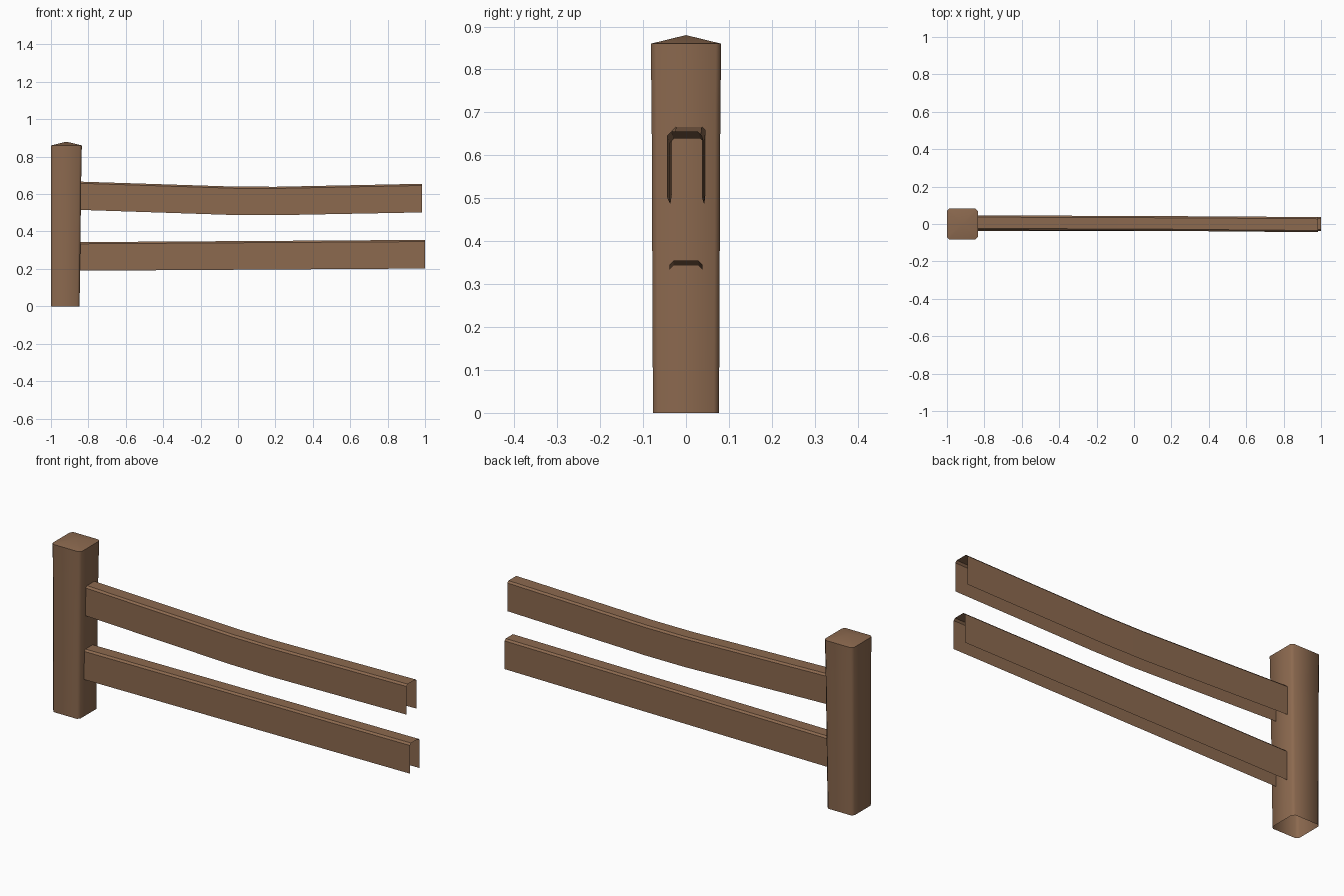
import bpy, bmesh, math

if "Cube" in bpy.data.objects:
    bpy.data.objects.remove(bpy.data.objects["Cube"])

wood = bpy.data.materials.new("brown_wood")
wood.diffuse_color = (0.262, 0.142, 0.078, 1)
wood.use_nodes = True
wood.node_tree.nodes["Principled BSDF"].inputs["Base Color"].default_value = wood.diffuse_color


def make_object(name, rings, closed, angle, tip=None):
    """Skin a list of cross-sections; optionally close the last one to a point."""
    bm = bmesh.new()
    loops = [[bm.verts.new(p) for p in ring] for ring in rings]
    n = len(loops[0])
    for a, b in zip(loops, loops[1:]):
        for i in range(n if closed else n - 1):
            j = (i + 1) % n
            bm.faces.new((a[i], a[j], b[j], b[i]))
    if tip:
        t = bm.verts.new(tip)
        for i in range(n):
            bm.faces.new((loops[-1][i], loops[-1][(i + 1) % n], t))
    mesh = bpy.data.meshes.new(name)
    bm.to_mesh(mesh)
    bm.free()
    mesh.materials.append(wood)
    obj = bpy.data.objects.new(name, mesh)
    bpy.context.collection.objects.link(obj)
    bpy.context.view_layer.objects.active = obj
    obj.select_set(True)
    bpy.ops.object.shade_smooth_by_angle(angle=math.radians(angle))
    obj.select_set(False)
    return obj


def post_ring(z, x0, x1, h, c=0.012):
    """Square section with chamfered corners, counter-clockwise."""
    return [(x0 + c, -h, z), (x1 - c, -h, z), (x1, -h + c, z), (x1, h - c, z),
            (x1 - c, h, z), (x0 + c, h, z), (x0, h - c, z), (x0, -h + c, z)]


def rail_ring(x, y0, y1, z0, z1, c=0.009):
    """Channel section, open underneath, with chamfered top edges."""
    return [(x, y0, z0), (x, y0, z1 - c), (x, y0 + c, z1),
            (x, y1 - c, z1), (x, y1, z1 - c), (x, y1, z0)]


# Post with a shallow pyramid top, open underneath
make_object("fence_post", [
    post_ring(0.0, -1.0, -0.847, 0.077),
    post_ring(0.70, -1.0, -0.838, 0.080),
    post_ring(0.86, -1.0, -0.835, 0.082),
], True, 60, tip=(-0.917, 0, 0.88))


def rail(name, sections):
    # reversed so the faces point outward
    return make_object(name, [rail_ring(*s)[::-1] for s in sections][::-1][::-1], False, 30)


# Sagging upper rail
rail("upper_rail", [
    (-0.86, -0.032, 0.046, 0.516, 0.667),
    (-0.02, -0.036, 0.043, 0.488, 0.640),
    (0.20, -0.037, 0.042, 0.487, 0.639),
    (0.985, -0.044, 0.037, 0.502, 0.655),
])

# Straight lower rail
rail("lower_rail", [
    (-0.86, -0.038, 0.038, 0.190, 0.343),
    (1.0, -0.038, 0.038, 0.202, 0.355),
])

# Make sure rail faces point away from the channel
for name in ("upper_rail", "lower_rail"):
    mesh = bpy.data.objects[name].data
    if sum(p.normal.z for p in mesh.polygons) < 0:
        mesh.flip_normals()
